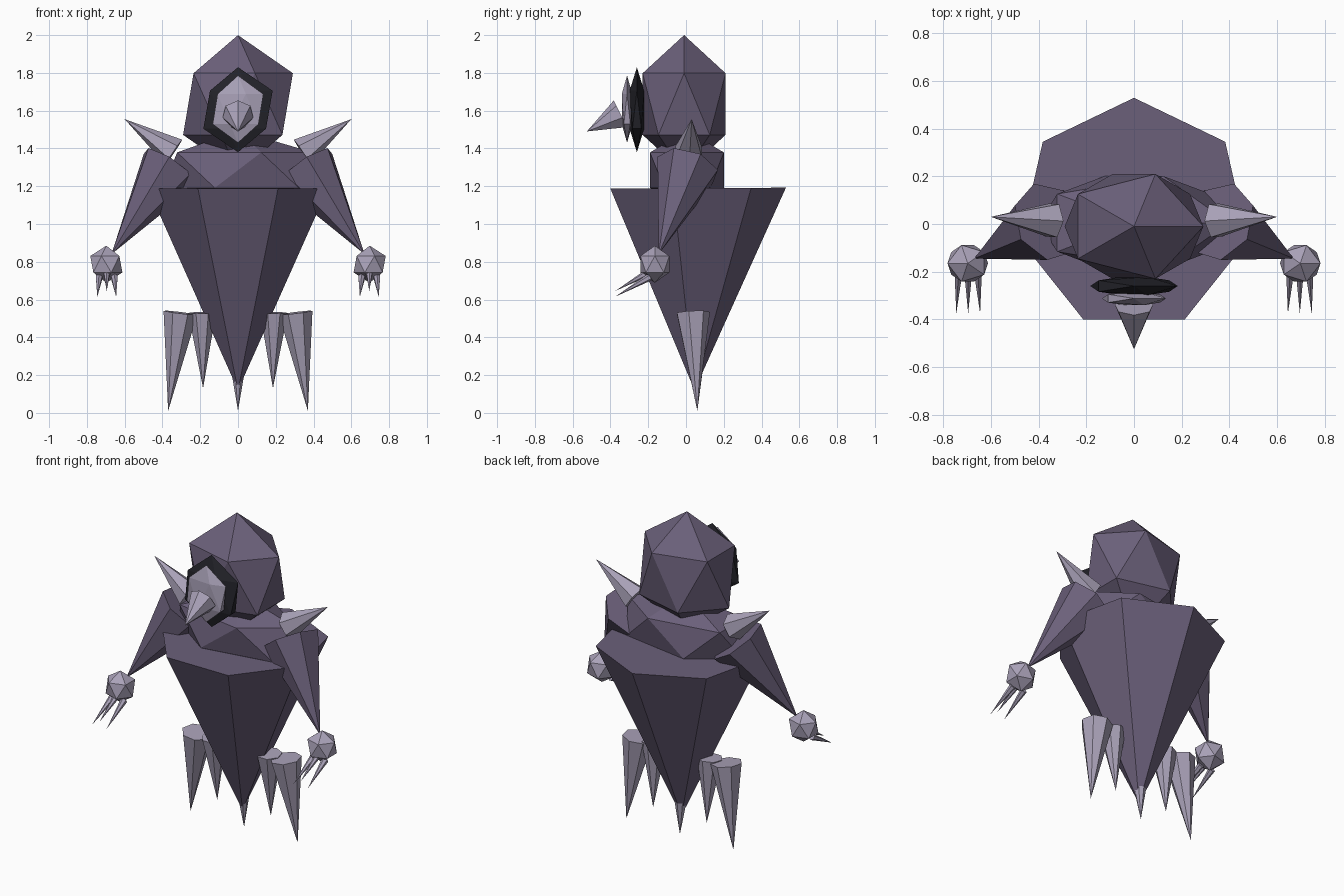
import bpy, bmesh, math
from mathutils import Vector

if "Cube" in bpy.data.objects:
    bpy.data.objects.remove(bpy.data.objects["Cube"], do_unlink=True)


def make_material(name, rgb):
    mat = bpy.data.materials.new(name)
    mat.use_nodes = True
    mat.diffuse_color = (*rgb, 1)
    mat.node_tree.nodes["Principled BSDF"].inputs["Base Color"].default_value = (*rgb, 1)
    return mat


purple = make_material("dusky purple", (0.147, 0.117, 0.195))
bone = make_material("pale lilac", (0.40, 0.36, 0.48))
black = make_material("near black", (0.017, 0.017, 0.023))


def finish(bm, name, mat):
    bmesh.ops.recalc_face_normals(bm, faces=bm.faces)
    mesh = bpy.data.meshes.new(name)
    bm.to_mesh(mesh)
    bm.free()
    mesh.materials.append(mat)
    obj = bpy.data.objects.new(name, mesh)
    bpy.context.collection.objects.link(obj)
    return obj


def spike(name, mat, base, tip, radius, up, sides=7, flat=False, mirror=1):
    """Cone from base to tip; a base corner (or edge if flat) points along up."""
    base, tip = Vector(base), Vector(tip)
    axis = (tip - base).normalized()
    up = Vector(up)
    u = (up - axis * up.dot(axis)).normalized()
    v = axis.cross(u)
    bm = bmesh.new()
    ring = []
    for i in range(sides):
        a = 2 * math.pi * (i + 0.5 * flat) / sides
        ring.append(bm.verts.new(base + radius * (u * math.cos(a) + v * math.sin(a))))
    top = bm.verts.new(tip)
    bm.faces.new(ring)
    for i in range(sides):
        bm.faces.new((ring[i], ring[(i + 1) % sides], top))
    for vert in bm.verts:
        vert.co.x *= mirror
    return finish(bm, name, mat)


def gem(name, mat, center, radii, mirror=1):
    """Stretched icosahedron."""
    bm = bmesh.new()
    bmesh.ops.create_icosphere(bm, subdivisions=1, radius=1)
    for vert in bm.verts:
        vert.co = Vector([c + r * p for c, r, p in zip(center, radii, vert.co)])
        vert.co.x *= mirror
    return finish(bm, name, mat)


BACK, UP = (0, 1, 0), (0, 0, 1)

# Body, shoulders and head
spike("body", purple, (0, 0.04, 1.19), (0, 0.045, 0.12), 0.489, BACK)
gem("shoulders", purple, (0, 0.005, 1.285), (0.445, 0.23, 0.21))
gem("head", purple, (0, -0.01, 1.635), (0.325, 0.258, 0.365))

# Face disc, plate and beak
gem("face_rim", black, (0, -0.26, 1.605), (0.205, 0.045, 0.225))
gem("face_plate", bone, (0, -0.312, 1.608), (0.15, 0.033, 0.178))
spike("beak", bone, (0, -0.345, 1.58), (0, -0.525, 1.49), 0.083, UP)

# Tail spike
spike("tail_spike", bone, (0, 0.04, 0.53), (0, 0.06, 0.01), 0.09, BACK)

# Paired limbs
for side, s in (("left", 1), ("right", -1)):
    spike(side + "_arm", purple, (0.36, 0.01, 1.30), (0.67, -0.145, 0.84), 0.17,
          (1, 0, 0.8), flat=True, mirror=s)
    spike(side + "_shoulder_spike", bone, (0.34, 0.015, 1.38), (0.60, 0.03, 1.555), 0.08,
          UP, sides=6, mirror=s)
    gem(side + "_hand", bone, (0.697, -0.165, 0.787), (0.095, 0.09, 0.098), mirror=s)
    for i, dx in enumerate((-0.05, 0, 0.05)):
        drop = 0.03 * abs(i - 1)
        spike(f"{side}_claw_{i + 1}", bone, (0.695 + 0.8 * dx, -0.19, 0.75 - drop),
              (0.695 + dx, -0.375, 0.645 - drop), 0.02, UP, sides=6, mirror=s)
    spike(side + "_outer_leg", bone, (0.305, 0.035, 0.53), (0.37, 0.06, 0.01), 0.092,
          BACK, mirror=s)
    spike(side + "_inner_leg", bone, (0.19, 0.035, 0.53), (0.185, 0.06, 0.13), 0.075,
          BACK, mirror=s)
